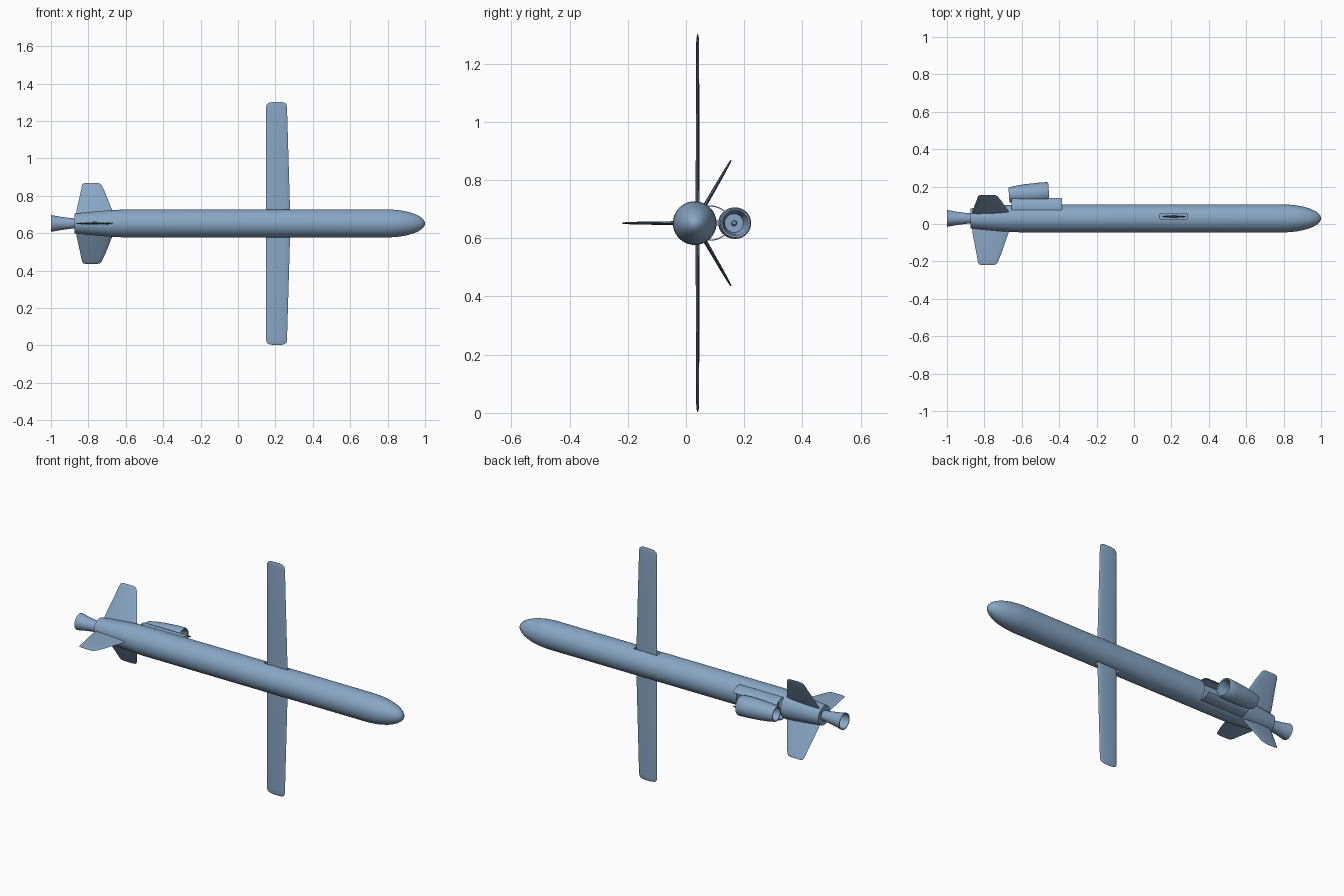
import bpy, bmesh
from math import sin, cos, pi, radians
from mathutils import Vector, Matrix

if "Cube" in bpy.data.objects:
    bpy.data.objects.remove(bpy.data.objects["Cube"])

CY, CZ, R = 0.03, 0.652, 0.075      # body axis and radius

paint = bpy.data.materials.new("blue_grey_paint")
paint.use_nodes = True
color = (0.25, 0.385, 0.56, 1)
paint.diffuse_color = color
paint.node_tree.nodes["Principled BSDF"].inputs["Base Color"].default_value = color


def finish(name, bm):
    bmesh.ops.remove_doubles(bm, verts=bm.verts, dist=1e-5)
    bmesh.ops.recalc_face_normals(bm, faces=bm.faces)
    mesh = bpy.data.meshes.new(name)
    bm.to_mesh(mesh)
    bm.free()
    mesh.materials.append(paint)
    ob = bpy.data.objects.new(name, mesh)
    bpy.context.collection.objects.link(ob)
    return ob


def select(ob):
    bpy.ops.object.select_all(action='DESELECT')
    ob.select_set(True)
    bpy.context.view_layer.objects.active = ob


def smooth(ob, angle=35):
    select(ob)
    bpy.ops.object.shade_smooth_by_angle(angle=radians(angle))


def loft(bm, rings, closed_ends=True):
    """Skin a list of closed point rings."""
    rows = [[bm.verts.new(p) for p in ring] for ring in rings]
    n = len(rows[0])
    for a, b in zip(rows, rows[1:]):
        for i in range(n):
            j = (i + 1) % n
            bm.faces.new((a[i], a[j], b[j], b[i]))
    if closed_ends:
        bm.faces.new(rows[0])
        bm.faces.new(rows[-1])


def revolve(name, profile, centre, tilt=0, sides=40):
    """Turn (x, radius) pairs around the x axis."""
    bm = bmesh.new()
    rings = [[Vector((x, r * cos(2 * pi * i / sides), r * sin(2 * pi * i / sides)))
              for i in range(sides)] for x, r in profile]
    loft(bm, rings, False)
    bmesh.ops.remove_doubles(bm, verts=bm.verts, dist=1e-5)
    bm.transform(Matrix.Translation(centre) @ Matrix.Rotation(tilt, 4, 'Z'))
    return finish(name, bm)


def blade(name, sections, origin, span, normal, steps=8):
    """Lens-section wing; sections are (span, rear x, front x, thickness)."""
    bm = bmesh.new()
    rings = []
    for s, rear, front, thick in sections:
        ring = []
        for i in range(2 * steps):
            a = pi * i / steps
            x = (rear + front) / 2 + (front - rear) / 2 * cos(a)
            ring.append(origin + span * s + normal * (thick / 2 * sin(a)) + Vector((x, 0, 0)))
        rings.append(ring)
    loft(bm, rings)
    ob = finish(name, bm)
    smooth(ob, 40)
    return ob


def box(name, lo, hi):
    bm = bmesh.new()
    lo, hi = Vector(lo), Vector(hi)
    bmesh.ops.create_cube(bm, size=1)
    bm.transform(Matrix.Translation((lo + hi) / 2) @ Matrix.Diagonal((*(hi - lo), 1)))
    return finish(name, bm)


def cut(ob, cutter):
    mod = ob.modifiers.new("cut", 'BOOLEAN')
    mod.operation, mod.solver, mod.object = 'DIFFERENCE', 'EXACT', cutter
    select(ob)
    bpy.ops.object.modifier_apply(modifier=mod.name)
    bpy.data.objects.remove(cutter)


axis = Vector((0, CY, CZ))

# Fuselage: tapered tail, straight tube, elliptical nose
nose = [(0.79 + 0.21 * sin(a), R * cos(a)) for a in [pi / 2 * i / 12 for i in range(13)]]
fuselage = revolve("fuselage", [(-0.875, 0), (-0.875, 0.053), (-0.8, 0.061), (-0.7, 0.07),
                                (-0.6, R)] + nose, axis)
cut(fuselage, box("bay_cutter", (-0.655, 0.05, CZ - 0.058), (-0.385, 0.2, CZ + 0.058)))
for side in (1, -1):
    z0, z1 = sorted((CZ + side * 0.05, CZ + side * 0.1))
    cut(fuselage, box("slot_cutter", (0.14, 0.027, z0), (0.287, 0.053, z1)))
smooth(fuselage)

# Rocket nozzle, a hollow flared cone
nozzle = revolve("tail_nozzle", [(-0.86, 0), (-0.86, 0.027), (-0.89, 0.028), (-0.95, 0.036),
                                 (-1, 0.045), (-1, 0.041), (-0.95, 0.032), (-0.9, 0.022),
                                 (-0.9, 0)], axis, sides=32)
smooth(nozzle)

# Straight main wings
for name, side in (("upper_wing", 1), ("lower_wing", -1)):
    blade(name, [(0.03, 0.15, 0.279, 0.014), (0.08, 0.15, 0.278, 0.014),
                 (0.35, 0.15, 0.27, 0.012), (0.62, 0.15, 0.262, 0.01),
                 (0.637, 0.154, 0.259, 0.008), (0.645, 0.165, 0.25, 0.005),
                 (0.649, 0.185, 0.235, 0.002)],
          Vector((0, 0.04, CZ)), Vector((0, 0, side)), Vector((0, 1, 0)))

# Three swept tail fins
for name, deg in (("front_fin", 180), ("upper_fin", 60), ("lower_fin", -60)):
    a = radians(deg)
    blade(name, [(0.04, -0.868, -0.65, 0.013), (0.08, -0.863, -0.672, 0.013),
                 (0.19, -0.842, -0.71, 0.01), (0.235, -0.834, -0.729, 0.007),
                 (0.246, -0.828, -0.738, 0.005), (0.25, -0.815, -0.752, 0.002)],
          axis, Vector((0, cos(a), sin(a))), Vector((0, -sin(a), cos(a))))

# Turbofan pod with open intake, spinner and open exhaust
pod = revolve("engine_pod", [(-0.06, 0), (-0.06, 0.03), (-0.107, 0.035), (-0.107, 0.04),
                             (-0.07, 0.046), (-0.02, 0.051), (0.05, 0.054), (0.1, 0.054),
                             (0.107, 0.05), (0.104, 0.044), (0.08, 0.038), (0.03, 0.032),
                             (0.03, 0.01), (0.045, 0.006), (0.05, 0)],
              Vector((-0.562, 0.163, CZ)), radians(4))
smooth(pod)
box("engine_pylon", (-0.61, 0.045, CZ - 0.009), (-0.5, 0.119, CZ + 0.009))

# Curved bay doors, swung open about their hinges
for name, side in (("upper_bay_door", 1), ("lower_bay_door", -1)):
    start, swing, steps = radians(53), radians(44), 8
    hinge = Vector((cos(start), sin(start))) * R
    bm = bmesh.new()
    rings = []
    for x in (-0.655, -0.385):
        ring = []
        for r, order in ((R, range(steps + 1)), (R - 0.004, range(steps, -1, -1))):
            for i in order:
                a = start * (1 - i / steps)
                d = Vector((cos(a), sin(a))) * r - hinge
                y = hinge.x + d.x * cos(swing) - d.y * sin(swing)
                z = hinge.y + d.x * sin(swing) + d.y * cos(swing)
                ring.append(axis + Vector((x, y, z * side)))
        rings.append(ring)
    loft(bm, rings)
    smooth(finish(name, bm))
